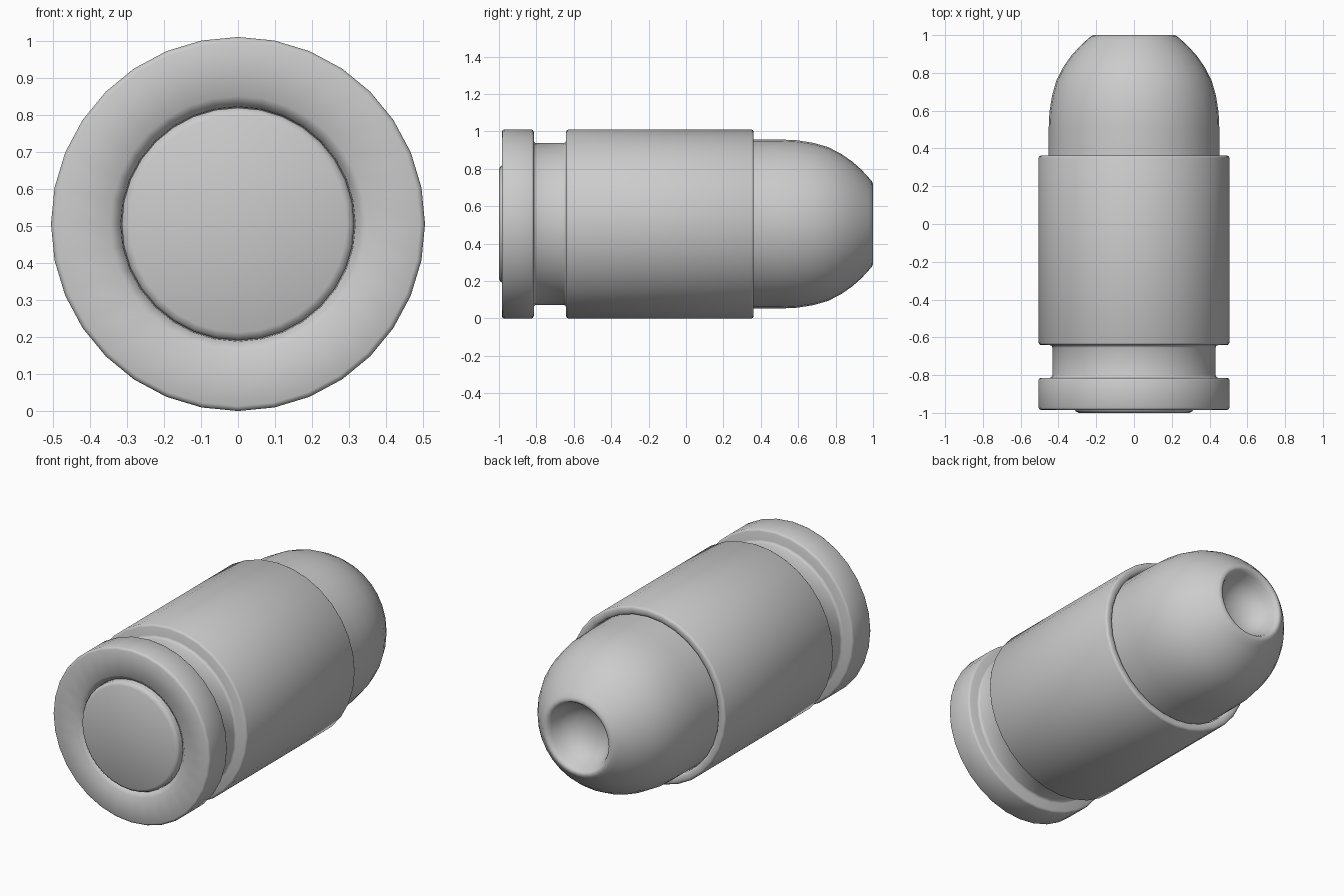
import bpy, bmesh, math

SIDES = 32
R = 0.505  # outer radius, also the height of the axis


def lathe(name, profile):
    """Revolve (radius, y) points around the horizontal y axis."""
    bm = bmesh.new()
    rings = []
    for r, y in profile:
        if r == 0:
            rings.append([bm.verts.new((0, y, R))] * SIDES)
        else:
            rings.append([bm.verts.new((r * math.sin(a), y, R + r * math.cos(a)))
                          for a in (2 * math.pi * i / SIDES for i in range(SIDES))])
    for a, b in zip(rings, rings[1:]):
        for i in range(SIDES):
            j = (i + 1) % SIDES
            bm.faces.new(list(dict.fromkeys((a[i], a[j], b[j], b[i]))))
    bmesh.ops.recalc_face_normals(bm, faces=bm.faces)
    mesh = bpy.data.meshes.new(name)
    bm.to_mesh(mesh)
    bm.free()
    obj = bpy.data.objects.new(name, mesh)
    bpy.context.collection.objects.link(obj)
    bpy.ops.object.select_all(action='DESELECT')
    obj.select_set(True)
    bpy.context.view_layer.objects.active = obj
    bpy.ops.object.shade_smooth_by_angle(angle=math.radians(50))
    return obj


# Casing: primer pocket, rim, extractor groove, body, mouth
lathe("casing", [
    (0, -0.94), (0.315, -0.94), (0.317, -0.96), (0.345, -0.985),
    (0.492, -0.985), (0.501, -0.981), (R, -0.972),
    (R, -0.826), (0.501, -0.818), (0.493, -0.814),
    (0.446, -0.814), (0.436, -0.81), (0.432, -0.80),
    (0.432, -0.655), (0.436, -0.645), (0.446, -0.641),
    (0.493, -0.641), (0.501, -0.637), (R, -0.629),
    (R, 0.35), (0.501, 0.358), (0.493, 0.362),
    (0.466, 0.362), (0.457, 0.353), (0.455, 0.32), (0, 0.32)])

# Primer disc set in the base
lathe("primer", [
    (0, -0.945), (0.314, -0.945), (0.314, -0.982),
    (0.308, -0.992), (0.293, -1.0), (0, -1.0)])

# Bullet: rounded nose with a hollow tip
lathe("bullet", [
    (0, 0.325), (0.452, 0.325), (0.452, 0.50), (0.448, 0.59), (0.434, 0.68),
    (0.411, 0.76), (0.375, 0.83), (0.333, 0.89), (0.29, 0.938),
    (0.25, 0.975), (0.228, 0.994), (0.213, 1.0), (0.20, 0.996),
    (0.188, 0.975), (0.172, 0.935), (0.145, 0.895), (0.105, 0.865),
    (0.055, 0.848), (0, 0.843)])
